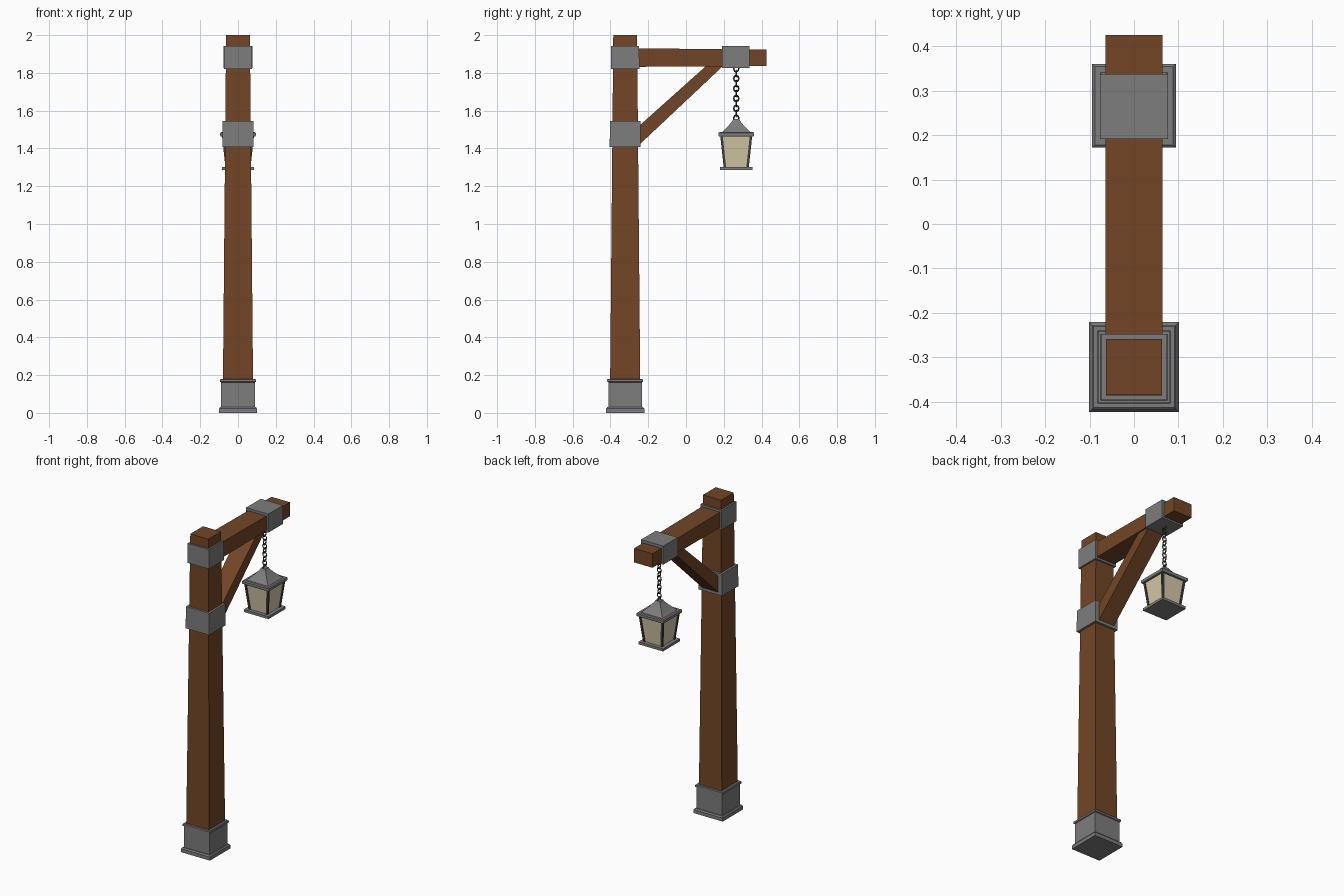
import bpy, bmesh, math

if "Cube" in bpy.data.objects:
    bpy.data.objects.remove(bpy.data.objects["Cube"])

POST_Y, LAMP_Y = -0.322, 0.266


def material(name, rgb):
    m = bpy.data.materials.new(name)
    m.diffuse_color = (*rgb, 1)
    m.use_nodes = True
    m.node_tree.nodes["Principled BSDF"].inputs["Base Color"].default_value = m.diffuse_color
    return m


WOOD = material("brown wood", (0.17, 0.06, 0.02))
IRON = material("grey iron", (0.205, 0.205, 0.205))
DARK = material("dark iron", (0.055, 0.055, 0.055))
GLASS = material("cream glass", (0.66, 0.58, 0.39))


def finish(name, bm, mat):
    bmesh.ops.recalc_face_normals(bm, faces=bm.faces)
    me = bpy.data.meshes.new(name)
    bm.to_mesh(me)
    bm.free()
    me.materials.append(mat)
    ob = bpy.data.objects.new(name, me)
    bpy.context.collection.objects.link(ob)
    return ob


def square_stack(name, y, levels, mat):
    """Loft square sections given as (height, half width)."""
    bm = bmesh.new()
    rings = [[bm.verts.new((sx * h, y + sy * h, z))
              for sx, sy in ((-1, -1), (1, -1), (1, 1), (-1, 1))] for z, h in levels]
    for a, b in zip(rings, rings[1:]):
        for i in range(4):
            j = (i + 1) % 4
            bm.faces.new((a[i], a[j], b[j], b[i]))
    bm.faces.new(rings[0])
    bm.faces.new(rings[-1])
    return finish(name, bm, mat)


def side_profile(name, points, half, mat):
    """Extrude a (y, z) outline across x."""
    bm = bmesh.new()
    left = [bm.verts.new((-half, y, z)) for y, z in points]
    right = [bm.verts.new((half, y, z)) for y, z in points]
    n = len(points)
    for i in range(n):
        j = (i + 1) % n
        bm.faces.new((left[i], left[j], right[j], right[i]))
    bm.faces.new(left)
    bm.faces.new(right)
    return finish(name, bm, mat)


def box_profile(name, y0, y1, z0, z1, half, mat):
    return side_profile(name, [(y0, z0), (y1, z0), (y1, z1), (y0, z1)], half, mat)


# Post with iron foot and collars
square_stack("post", POST_Y, [(0.02, 0.081), (2.0, 0.063)], WOOD)
square_stack("post_foot", POST_Y, [(0, 0.101), (0.022, 0.101), (0.03, 0.095), (0.03, 0.089),
             (0.162, 0.089), (0.165, 0.095), (0.176, 0.095), (0.18, 0.091)], IRON)
square_stack("lower_collar", POST_Y, [(1.408, 0.082), (1.545, 0.081)], IRON)
square_stack("upper_collar", POST_Y, [(1.82, 0.075), (1.942, 0.074)], IRON)

# Arm, its collar and the diagonal brace
side_profile("arm", [(-0.30, 1.832), (0.425, 1.836), (0.425, 1.924), (-0.30, 1.93)], 0.064, WOOD)
box_profile("arm_collar", 0.191, 0.337, 1.825, 1.942, 0.077, IRON)
side_profile("brace", [(-0.27, 1.398), (0.20, 1.84), (0.11, 1.84), (-0.27, 1.50)], 0.055, WOOD)

# Chain of alternating links
for i in range(11):
    bpy.ops.mesh.primitive_torus_add(
        major_segments=8, minor_segments=4, major_radius=0.0135, minor_radius=0.0042,
        location=(0, LAMP_Y, 1.56 + i * 0.0262),
        rotation=(0, math.pi / 2, math.pi / 2 * (i % 2)))
    link = bpy.context.object
    link.name = f"chain_link_{i + 1}"
    link.scale = (1.2, 1, 1)
    link.data.materials.append(DARK)

# Lantern roof, rim, glass and floor
square_stack("lantern_roof", LAMP_Y, [(1.482, 0.081), (1.50, 0.060), (1.525, 0.037),
             (1.545, 0.021), (1.556, 0.016)], IRON)
square_stack("lantern_rim", LAMP_Y, [(1.464, 0.091), (1.469, 0.094), (1.482, 0.094),
             (1.487, 0.088)], IRON)
square_stack("lantern_glass", LAMP_Y, [(1.295, 0.061), (1.467, 0.079)], GLASS)
square_stack("lantern_floor", LAMP_Y, [(1.286, 0.085), (1.302, 0.085)], IRON)

# Slanted corner bars of the lantern
for sx in (-1, 1):
    for sy in (-1, 1):
        bm = bmesh.new()
        bmesh.ops.create_cube(bm, size=1)
        for v in bm.verts:
            c, z = (0.078, 1.466) if v.co.z > 0 else (0.060, 1.30)
            v.co = (sx * c + v.co.x * 0.013, LAMP_Y + sy * c + v.co.y * 0.013, z)
        finish(f"lantern_bar_{'left' if sx < 0 else 'right'}_{'front' if sy < 0 else 'back'}",
               bm, DARK)
